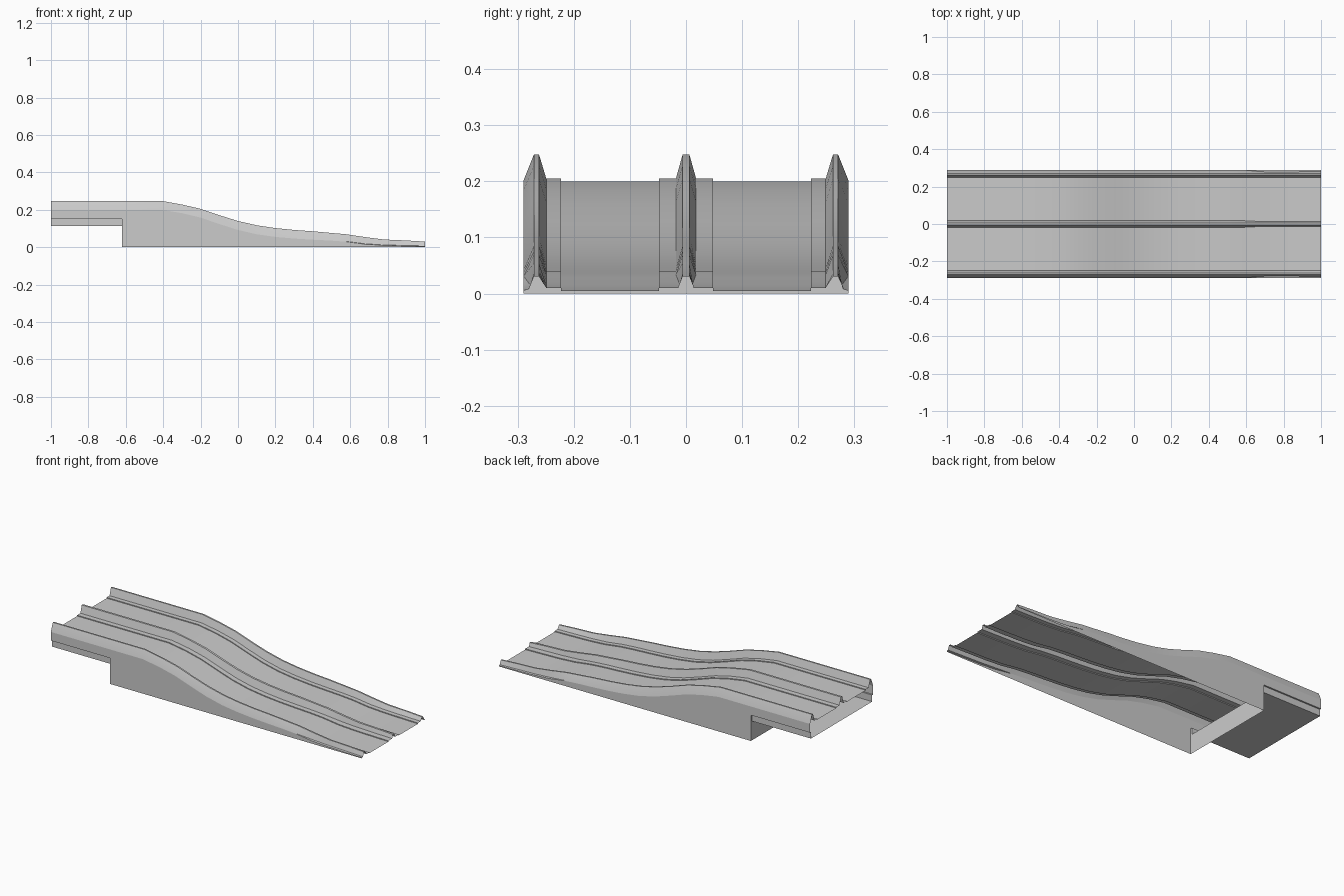
import bpy, math

if "Cube" in bpy.data.objects:
    bpy.data.objects.remove(bpy.data.objects["Cube"])


def make_object(name, verts, faces):
    mesh = bpy.data.meshes.new(name)
    mesh.from_pydata(verts, [], faces)
    mesh.update()
    ob = bpy.data.objects.new(name, mesh)
    bpy.context.collection.objects.link(ob)
    bpy.ops.object.select_all(action='DESELECT')
    ob.select_set(True)
    bpy.context.view_layer.objects.active = ob
    bpy.ops.object.shade_smooth_by_angle(angle=math.radians(25))
    return ob


def loft(name, sections):
    """Join open cross-sections of equal length into one sheet."""
    n = len(sections[0])
    verts = [p for s in sections for p in s]
    faces = [(i * n + j, (i + 1) * n + j, (i + 1) * n + j + 1, i * n + j + 1)
             for i in range(len(sections) - 1) for j in range(n - 1)]
    return make_object(name, verts, faces)


# Stations along the ramp: x, deck height, rail top height, rail narrowing
stations = [
    (-1.0, .200, .248, 0), (-.62, .200, .248, 0), (-.41, .200, .248, 0),
    (-.30, .182, .228, 0), (-.20, .158, .205, 0), (-.10, .124, .171, 0),
    (0.0, .092, .140, 0), (.10, .069, .117, 0), (.20, .055, .102, 0),
    (.30, .046, .092, 0), (.40, .040, .085, 0), (.50, .035, .076, 0),
    (.58, .029, .069, 0), (.68, .016, .054, .010), (.78, .010, .041, .011),
    (.90, .007, .036, .010), (1.0, .005, .030, .008),
]


# Track sheet: two lanes, two outer rails and a centre rail in one section
def track_section(x, deck, top, narrow):
    lip = deck + .005
    half = [(.29, deck), (.2895 - narrow, deck + .002), (.271, top), (.262, top),
            (.249, lip), (.223, lip), (.223, deck), (.048, deck),
            (.048, lip), (.018 - narrow * .5, lip), (.006, top)]
    left = [(x, -y, z) for y, z in half]
    return left + [(x, y, z) for y, z in reversed(half)]


loft("track_deck", [track_section(*s) for s in stations])

# Side skirts, reaching the ground beyond the raised end
for side, label in ((-1, "front"), (1, "back")):
    y = .29 * side
    for part, rows, low in (("upper", stations[:2], .15), ("lower", stations[1:], 0)):
        sections = [[(x, y, low), (x, y, deck)] for x, deck, *_ in rows]
        if side > 0:
            sections = [s[::-1] for s in sections]
        loft(f"{label}_skirt_{part}", sections)

# Open-ended tray under the raised end, set in slightly from the skirts
tray = [(.29, .15), (.281, .15), (.281, .112), (-.281, .112), (-.281, .15), (-.29, .15)]
loft("raised_end_tray", [[(x, y, z) for y, z in tray] for x in (-1, -.62)])

# Support wall where the ramp drops to the ground
wall = [(-.29, 0), (-.29, .15), (-.281, .15), (-.281, .112),
        (.281, .112), (.281, .15), (.29, .15), (.29, 0)]
make_object("support_wall", [(-.62, y, z) for y, z in wall], [tuple(range(8))])
